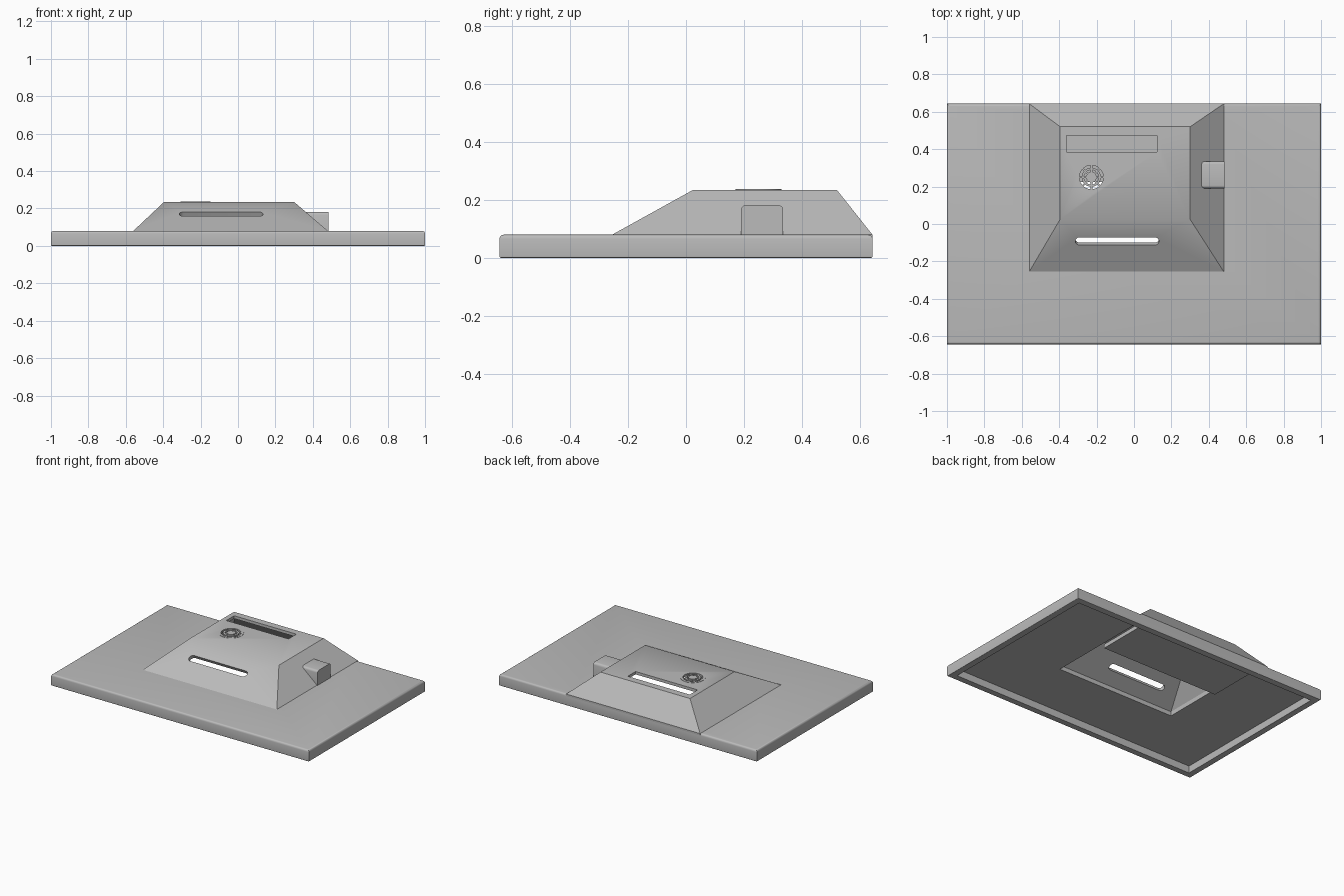
import bpy, bmesh, math
from mathutils import Matrix, Vector

if "Cube" in bpy.data.objects:
    bpy.data.objects.remove(bpy.data.objects["Cube"], do_unlink=True)

grey = bpy.data.materials.new("plain_grey")
grey.use_nodes = True
COLOUR = (0.5, 0.5, 0.5, 1)
grey.diffuse_color = COLOUR
grey.node_tree.nodes["Principled BSDF"].inputs["Base Color"].default_value = COLOUR


def make_object(name, bm):
    bmesh.ops.recalc_face_normals(bm, faces=bm.faces)
    mesh = bpy.data.meshes.new(name)
    bm.to_mesh(mesh)
    bm.free()
    mesh.materials.append(grey)
    obj = bpy.data.objects.new(name, mesh)
    bpy.context.collection.objects.link(obj)
    return obj


def loft(name, rings):
    """Solid through rectangles given as (x0, x1, y0, y1, z)."""
    bm = bmesh.new()
    loops = [[bm.verts.new(p) for p in ((a, c, z), (b, c, z), (b, d, z), (a, d, z))]
             for a, b, c, d, z in rings]
    for low, high in zip(loops, loops[1:]):
        for i in range(4):
            j = (i + 1) % 4
            bm.faces.new((low[i], low[j], high[j], high[i]))
    bm.faces.new(loops[0][::-1])
    bm.faces.new(loops[-1])
    return make_object(name, bm)


def box(name, x0, x1, y0, y1, z0, z1):
    return loft(name, [(x0, x1, y0, y1, z0), (x0, x1, y0, y1, z1)])


def prism(name, points, depth, matrix):
    """Extrude a flat outline by depth, centred, and place it."""
    bm = bmesh.new()
    face = bm.faces.new([bm.verts.new((x, y, -depth / 2)) for x, y in points])
    extruded = bmesh.ops.extrude_face_region(bm, geom=[face])["geom"]
    bmesh.ops.translate(bm, vec=(0, 0, depth),
                        verts=[v for v in extruded if isinstance(v, bmesh.types.BMVert)])
    bm.transform(matrix)
    return make_object(name, bm)


def circle(radius, n=40, start=0.0, turn=math.tau, cx=0.0):
    return [(cx + radius * math.cos(start + turn * i / n),
             radius * math.sin(start + turn * i / n)) for i in range(n)]


def cut(obj, *cutters):
    for cutter in cutters:
        mod = obj.modifiers.new("cut", "BOOLEAN")
        mod.operation, mod.solver, mod.object = "DIFFERENCE", "EXACT", cutter
        bpy.context.view_layer.objects.active = obj
        bpy.ops.object.modifier_apply(modifier=mod.name)


def round_edges(obj, width, rule):
    bm = bmesh.new()
    bm.from_mesh(obj.data)
    edges = [e for e in bm.edges if rule(*(v.co for v in e.verts))]
    bmesh.ops.bevel(bm, geom=edges, offset=width, segments=4, profile=0.5, affect="EDGES")
    bm.to_mesh(obj.data)
    bm.free()


# Main pieces
HALF, TOP, CEILING = 0.643, 0.08, 0.05
base = box("base_tray", -1, 1, -HALF, HALF, 0, TOP)
round_edges(base, 0.014, lambda a, b: min(a.z, b.z) > TOP - 0.001)
round_edges(base, 0.005, lambda a, b: max(a.z, b.z) < 0.001)
hump = loft("raised_housing", [(-0.56, 0.48, -0.255, HALF, 0.06),
                               (-0.56, 0.48, -0.255, HALF, TOP),
                               (-0.395, 0.3, 0.025, 0.52, 0.235)])
button = box("side_button", 0.34, 0.485, 0.19, 0.335, 0.075, 0.182)
round_edges(button, 0.016, lambda a, b: abs(a.x - b.x) > 0.1 and min(a.z, b.z) > 0.1)

# Cutters for the hollow underside, housing cavity and openings
under = box("under_cutter", -0.955, 0.955, -0.598, 0.598, -0.1, CEILING)
cavity = loft("cavity_cutter", [(-0.46, 0.455, -0.185, 0.595, -0.1),
                                (-0.46, 0.455, -0.185, 0.595, TOP),
                                (-0.37, 0.275, 0.03, 0.5, 0.215)])
rear_slot = box("rear_slot_cutter", -0.36, 0.122, 0.385, 0.472, 0.15, 0.3)
SPEAKER = Matrix.Translation((-0.228, 0.25, 0.228))
grille_hole = prism("grille_cutter", circle(0.078), 0.1, SPEAKER)
pill = (circle(0.024, 12, -math.pi / 2, math.pi, 0.2)
        + circle(0.024, 12, math.pi / 2, math.pi, -0.2))
slope = math.atan2(0.155, 0.28)
front_slot = prism("front_slot_cutter", pill, 0.25,
                   Matrix.Translation((-0.09, -0.092, 0.17)) @ Matrix.Rotation(slope, 4, "X"))
cut(base, under, cavity)
cut(hump, cavity, rear_slot, grille_hole, front_slot)
cut(button, cavity)
for helper in (under, cavity, rear_slot, grille_hole, front_slot):
    bpy.data.objects.remove(helper, do_unlink=True)

# Shelf inside the rear of the cavity
shelf = box("inner_shelf", -0.478, 0.435, 0.225, 0.605, 0.03, 0.058)


# Round grille: rings, hub and spokes
def ring(name, outer, inner, depth):
    obj = prism(name, circle(outer), depth, SPEAKER)
    hole = prism("ring_cutter", circle(inner), depth * 3, SPEAKER)
    cut(obj, hole)
    bpy.data.objects.remove(hole, do_unlink=True)
    return obj


parts = [ring("grille_outer_ring", 0.08, 0.064, 0.018),
         ring("grille_middle_ring", 0.051, 0.039, 0.018),
         prism("grille_hub", circle(0.028), 0.018, SPEAKER)]
for i in range(4):
    spin = Matrix.Rotation(math.pi / 4 * i, 4, "Z")
    bar = [(-0.068, -0.005), (0.068, -0.005), (0.068, 0.005), (-0.068, 0.005)]
    parts.append(prism("grille_spoke", bar, 0.01, SPEAKER @ spin))

# Smooth the rounded parts, keep sharp edges
for obj in bpy.context.view_layer.objects:
    obj.select_set(obj in [base, hump, button] + parts)
bpy.context.view_layer.objects.active = base
bpy.ops.object.shade_smooth_by_angle(angle=math.radians(30))
